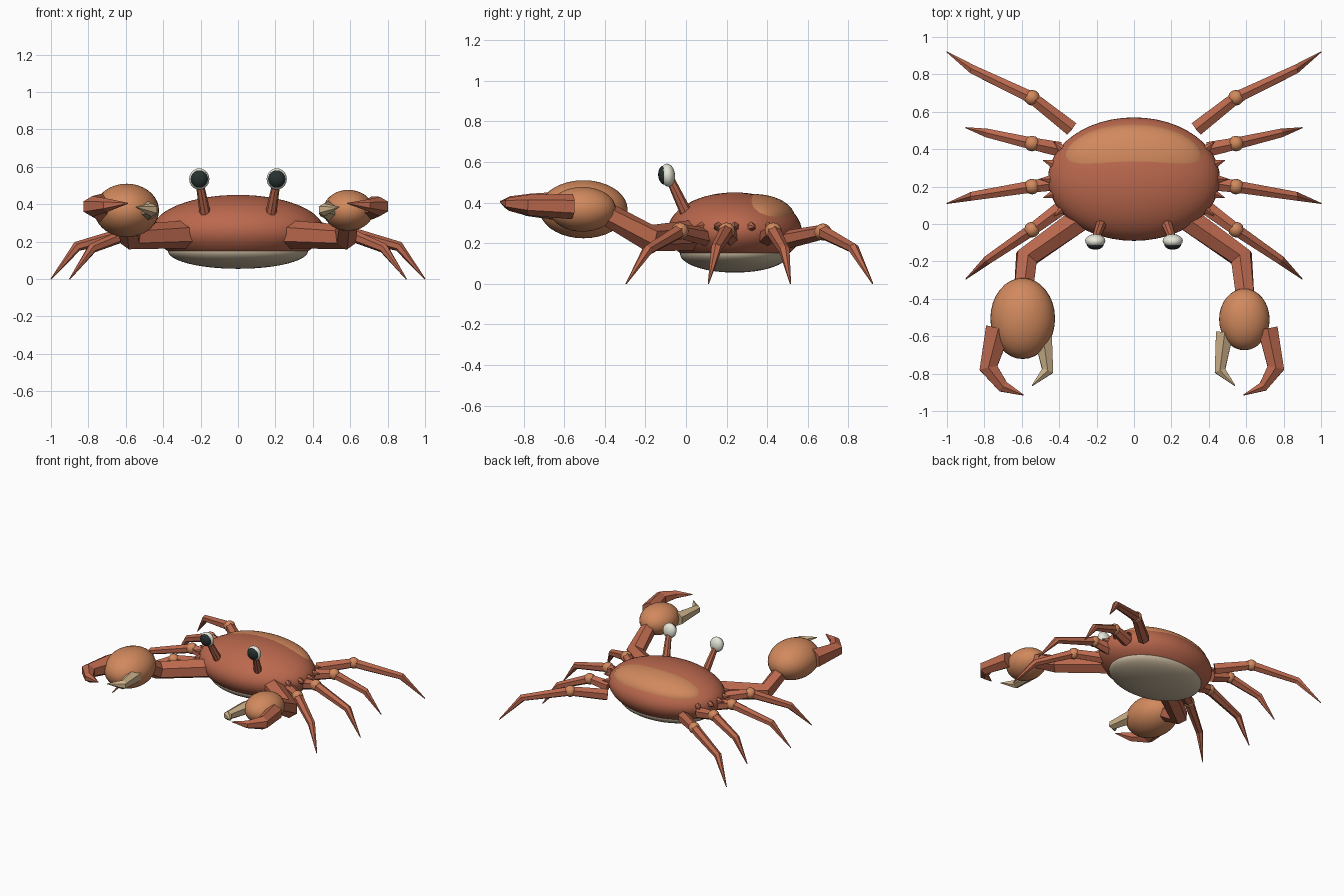
import bpy, bmesh, math
from mathutils import Vector, Matrix

if "Cube" in bpy.data.objects:
    bpy.data.objects.remove(bpy.data.objects["Cube"])


def material(name, rgb):
    m = bpy.data.materials.new(name)
    m.diffuse_color = (*rgb, 1)
    m.use_nodes = True
    m.node_tree.nodes["Principled BSDF"].inputs["Base Color"].default_value = m.diffuse_color
    return m


RED = material("shell_red", (0.50, 0.14, 0.075))
ORANGE = material("light_orange", (0.64, 0.25, 0.11))
CREAM = material("claw_cream", (0.62, 0.45, 0.26))
BELLY = material("belly_cream", (0.56, 0.46, 0.33))
WHITE = material("eye_white", (0.80, 0.80, 0.70))
BLACK = material("eye_black", (0.02, 0.03, 0.03))


def finish(name, bm, mat, smooth):
    bmesh.ops.recalc_face_normals(bm, faces=bm.faces)
    for f in bm.faces:
        f.smooth = smooth
    me = bpy.data.meshes.new(name)
    bm.to_mesh(me)
    bm.free()
    me.materials.append(mat)
    ob = bpy.data.objects.new(name, me)
    bpy.context.collection.objects.link(ob)
    return ob


def ellipsoid(name, centre, radii, mat, seg=32, rings=18, tilt=0):
    bm = bmesh.new()
    mx = (Matrix.Translation(centre) @ Matrix.Rotation(tilt, 4, 'X')
          @ Matrix.Diagonal((*radii, 1)))
    bmesh.ops.create_uvsphere(bm, u_segments=seg, v_segments=rings, radius=1, matrix=mx)
    return finish(name, bm, mat, True)


def limb(name, pts, radii, mat, sides=6):
    """Faceted tapering tube through the points, capped at both ends."""
    pts = [Vector(p) for p in pts]
    bm = bmesh.new()
    rings = []
    for i, (p, r) in enumerate(zip(pts, radii)):
        a = (p - pts[i - 1]).normalized() if i else Vector()
        b = (pts[i + 1] - p).normalized() if i < len(pts) - 1 else Vector()
        t = (a + b).normalized()
        u = t.cross(Vector((0, 0, 1))).normalized()
        v = u.cross(t)
        ring = []
        for k in range(sides):
            w = 2 * math.pi * (k + 0.5) / sides
            ring.append(bm.verts.new(p + (u * math.cos(w) + v * math.sin(w)) * r))
        rings.append(ring)
    for lo, hi in zip(rings, rings[1:]):
        for k in range(sides):
            n = (k + 1) % sides
            bm.faces.new((lo[k], lo[n], hi[n], hi[k]))
    bm.faces.new(rings[0])
    bm.faces.new(rings[-1])
    return finish(name, bm, mat, False)


# Body: shell, belly and pale patch that just break through each other
SC, SR = (0, 0.24, 0.26), (0.46, 0.33, 0.19)
ellipsoid("shell", SC, SR, RED, 48, 28)
ellipsoid("belly", (0, 0.24, 0.15), (0.375, 0.27, 0.095), BELLY, 48, 24)
ellipsoid("shell_patch", (0, 0.335, 0.322), (0.38, 0.203, 0.12), ORANGE, 48, 24)

# Walking legs: base, knee, bend, tip
LEGS = [
    [(0.37, 0.10, 0.23), (0.545, -0.03, 0.26), (0.78, -0.19, 0.165), (0.90, -0.295, 0)],
    [(0.41, 0.22, 0.23), (0.545, 0.20, 0.26), (0.86, 0.15, 0.175), (1.00, 0.11, 0)],
    [(0.40, 0.40, 0.23), (0.545, 0.43, 0.26), (0.78, 0.485, 0.165), (0.90, 0.515, 0)],
    [(0.335, 0.51, 0.22), (0.545, 0.675, 0.255), (0.86, 0.825, 0.175), (1.00, 0.92, 0)],
]

for s, side in ((1, "right"), (-1, "left")):
    def flip(pts):
        return [(s * x, y, z) for x, y, z in pts]

    for i, leg in enumerate(LEGS, 1):
        pts = flip(leg)
        limb(f"{side}_leg_{i}", pts, (0.045, 0.037, 0.027, 0.003), RED)
        ellipsoid(f"{side}_knee_{i}", pts[1], (0.042,) * 3, ORANGE, 12, 8)

    # Short spines along the edge of the shell
    for i, y in enumerate((0.07, 0.155, 0.24, 0.325, 0.41), 1):
        dy = (y - SC[1]) / SR[1]
        x = SR[0] * math.sqrt(1 - dy * dy)
        out = Vector((x / SR[0] ** 2, (y - SC[1]) / SR[1] ** 2, 0)).normalized()
        base = Vector((x, y, 0.28))
        limb(f"{side}_spine_{i}", flip([base - out * 0.025, base + out * 0.045]),
             (0.03, 0.002), RED, 6)

    # Eyes on stalks
    limb(f"{side}_eye_stalk", flip([(0.172, 0.01, 0.33), (0.206, -0.08, 0.52)]),
         (0.031, 0.021), RED, 8)
    ellipsoid(f"{side}_eye", (s * 0.207, -0.09, 0.535), (0.054, 0.036, 0.057), WHITE, 20, 12, 0.1)
    ellipsoid(f"{side}_pupil", (s * 0.207, -0.108, 0.535), (0.046, 0.029, 0.047), BLACK, 20, 12, 0.1)

    # Claw arm
    limb(f"{side}_claw_arm", flip([(0.27, 0.04, 0.24), (0.575, -0.18, 0.225), (0.595, -0.40, 0.35)]),
         (0.075, 0.068, 0.056), RED, 6)

# Claws: the left one is larger
ellipsoid("left_claw_palm", (-0.595, -0.505, 0.367), (0.173, 0.217, 0.143), ORANGE)
ellipsoid("right_claw_palm", (0.59, -0.51, 0.367), (0.135, 0.165, 0.11), ORANGE)
limb("left_claw_outer_finger",
     [(-0.725, -0.56, 0.38), (-0.778, -0.77, 0.388), (-0.70, -0.87, 0.395), (-0.59, -0.915, 0.405)],
     (0.078, 0.056, 0.036, 0.003), RED)
limb("right_claw_outer_finger",
     [(0.715, -0.56, 0.38), (0.758, -0.77, 0.388), (0.69, -0.87, 0.395), (0.585, -0.915, 0.405)],
     (0.062, 0.052, 0.03, 0.003), RED)
limb("left_claw_inner_finger",
     [(-0.487, -0.60, 0.365), (-0.462, -0.785, 0.37), (-0.545, -0.865, 0.385)],
     (0.056, 0.036, 0.003), CREAM)
limb("right_claw_inner_finger",
     [(0.485, -0.58, 0.365), (0.460, -0.785, 0.37), (0.54, -0.865, 0.385)],
     (0.054, 0.034, 0.003), CREAM)
